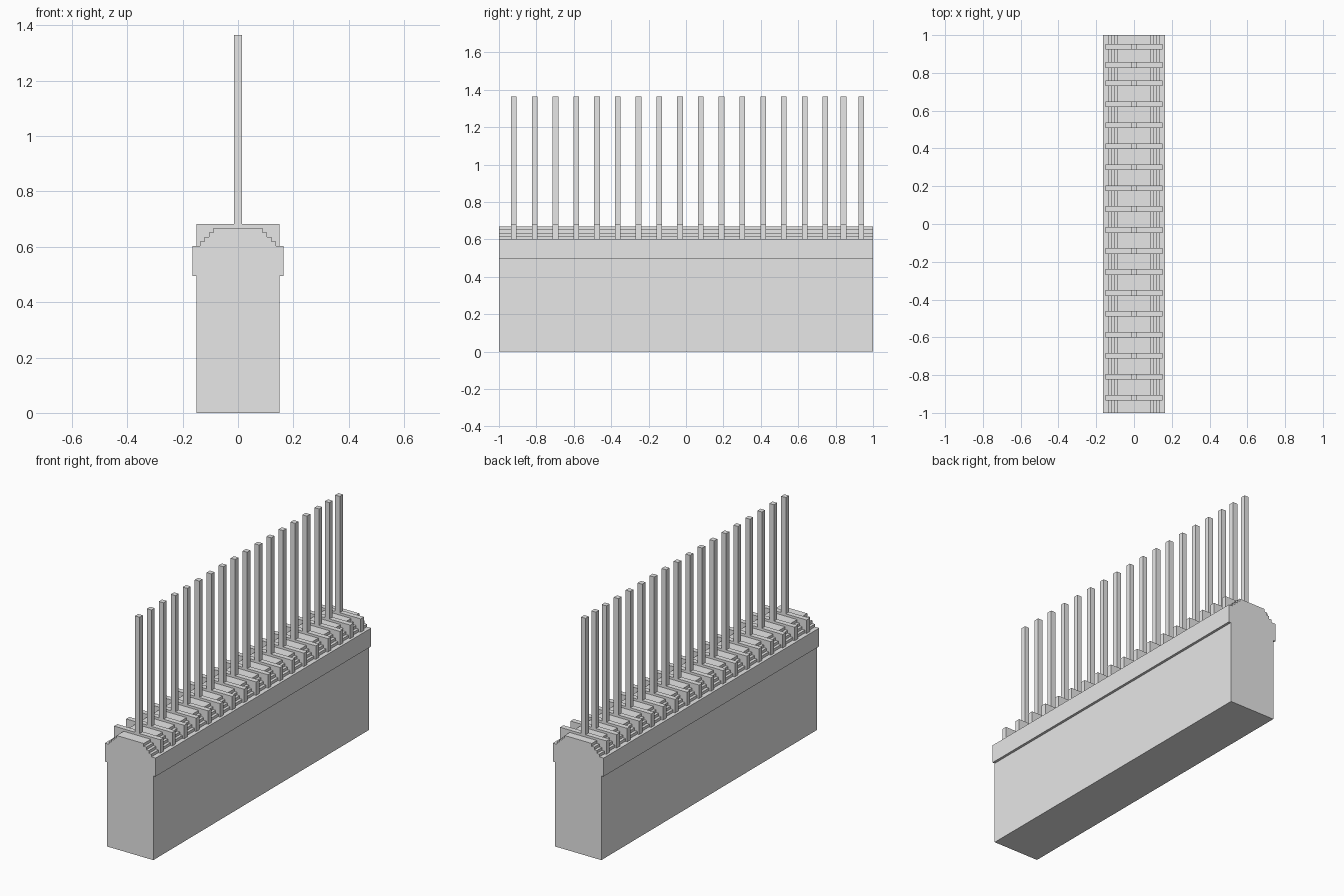
import bpy
import bmesh

cube = bpy.data.objects.get("Cube")
if cube:
    bpy.data.objects.remove(cube, do_unlink=True)

grey = bpy.data.materials.new("plain_grey")
grey.use_nodes = True
grey.diffuse_color = (0.8, 0.8, 0.8, 1)
grey.node_tree.nodes["Principled BSDF"].inputs["Base Color"].default_value = (0.8, 0.8, 0.8, 1)


def extrude_profile(name, points, y0, y1):
    """Extrude a closed x-z outline along y."""
    bm = bmesh.new()
    face = bm.faces.new([bm.verts.new((x, y0, z)) for x, z in points])
    result = bmesh.ops.extrude_face_region(bm, geom=[face])
    verts = [v for v in result["geom"] if isinstance(v, bmesh.types.BMVert)]
    bmesh.ops.translate(bm, verts=verts, vec=(0, y1 - y0, 0))
    bmesh.ops.recalc_face_normals(bm, faces=bm.faces)
    mesh = bpy.data.meshes.new(name)
    bm.to_mesh(mesh)
    bm.free()
    mesh.materials.append(grey)
    obj = bpy.data.objects.new(name, mesh)
    bpy.context.collection.objects.link(obj)
    return obj


def block(name, half_x, z0, z1, y, half_y):
    outline = [(-half_x, z0), (half_x, z0), (half_x, z1), (-half_x, z1)]
    return extrude_profile(name, outline, y - half_y, y + half_y)


# Body: straight base, overhanging rim, stepped crown
SHOULDER, STEP = 0.603, 0.0163
half = [(0.15, 0), (0.15, 0.495), (0.165, 0.495), (0.165, SHOULDER)]
for i in range(4):
    x = 0.138 - i * 0.0167
    half += [(x, SHOULDER + i * STEP), (x, SHOULDER + (i + 1) * STEP)]
extrude_profile("body", half + [(-x, z) for x, z in reversed(half)], -1, 1)

# Fins across the crown, each carrying a tall square pin
positions = [-0.92 + 0.111 * i for i in range(16)] + [0.842, 0.938]
for i, y in enumerate(positions, 1):
    block(f"fin_{i}", 0.15, SHOULDER, 0.682, y, 0.015)
    block(f"pin_{i}", 0.015, 0.682, 1.365, y, 0.015)
